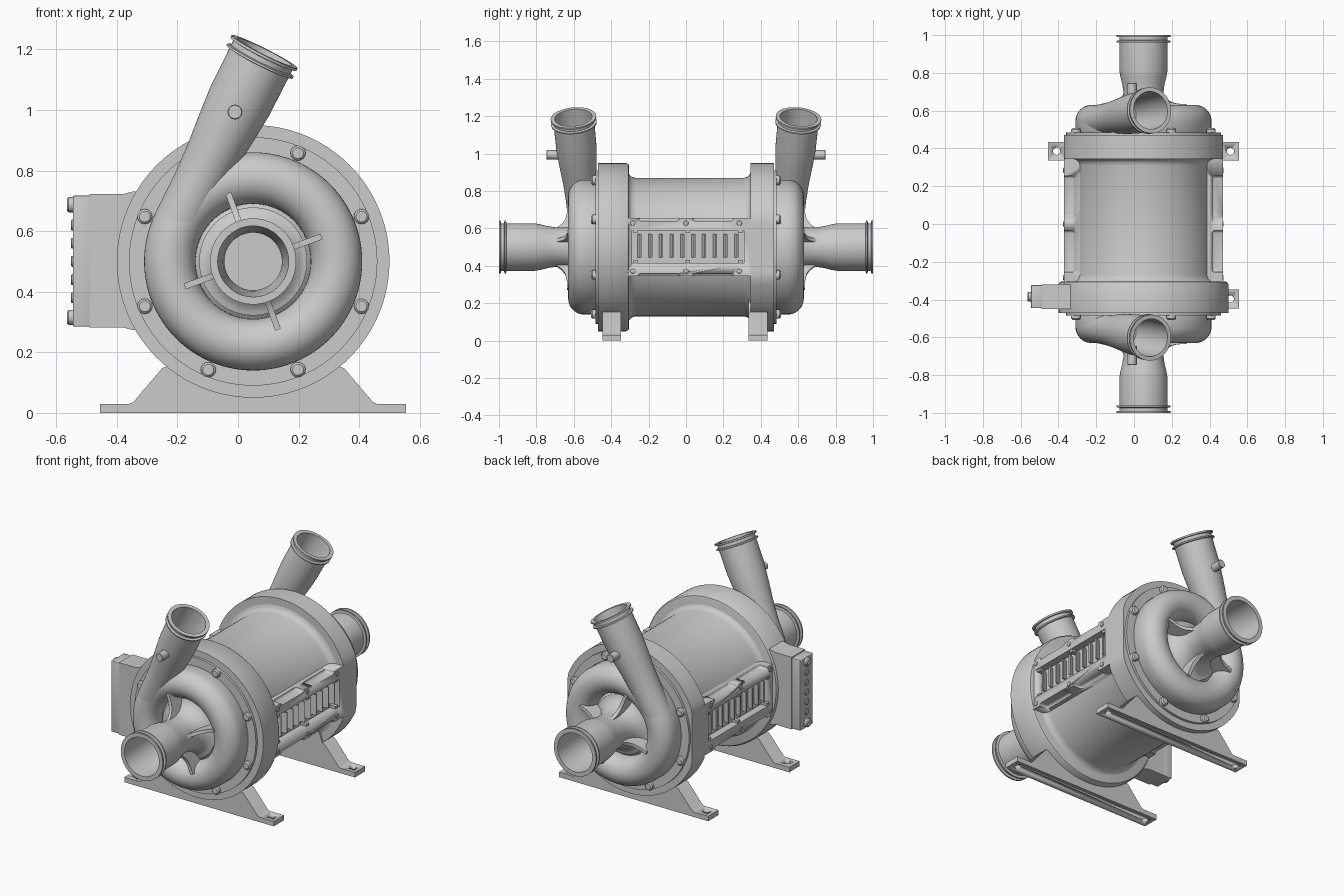
import bpy, bmesh, math
from mathutils import Vector, Matrix

if "Cube" in bpy.data.objects:
    bpy.data.objects.remove(bpy.data.objects["Cube"])

CX, CZ = 0.05, 0.5          # machine axis runs along y through here
AXIS = Vector((CX, 0, CZ))


def finish(name, bm, angle=35):
    bmesh.ops.remove_doubles(bm, verts=bm.verts, dist=1e-5)
    bmesh.ops.recalc_face_normals(bm, faces=bm.faces)
    me = bpy.data.meshes.new(name)
    bm.to_mesh(me)
    bm.free()
    ob = bpy.data.objects.new(name, me)
    bpy.context.collection.objects.link(ob)
    bpy.ops.object.select_all(action='DESELECT')
    ob.select_set(True)
    bpy.context.view_layer.objects.active = ob
    bpy.ops.object.shade_smooth_by_angle(angle=math.radians(angle))
    return ob


def lathe(name, profile, origin, direction, seg=64):
    """Revolve (radius, height) points about a direction."""
    bm = bmesh.new()
    vs = [bm.verts.new((r, 0, h)) for r, h in profile]
    es = [bm.edges.new(p) for p in zip(vs, vs[1:])]
    bmesh.ops.spin(bm, geom=vs + es, cent=(0, 0, 0), axis=(0, 0, 1),
                   angle=math.tau, steps=seg)
    q = Vector(direction).to_track_quat('Z', 'Y').to_matrix().to_4x4()
    bm.transform(Matrix.Translation(origin) @ q)
    return finish(name, bm)


def rod(name, r, h, origin, direction, seg=20, bevel=0.0):
    return lathe(name, [(0, 0), (r, 0), (r, h - bevel), (r - bevel, h), (0, h)],
                 origin, direction, seg)


def prism(name, pts, extrude):
    """Extrude a flat 3D outline along a vector."""
    bm = bmesh.new()
    f = bm.faces.new([bm.verts.new(p) for p in pts])
    g = bmesh.ops.extrude_face_region(bm, geom=[f], use_keep_orig=True)['geom']
    bmesh.ops.translate(bm, vec=extrude,
                        verts=[v for v in g if isinstance(v, bmesh.types.BMVert)])
    return finish(name, bm)


def box(name, lo, hi, bevel=0.0, turn=0.0):
    lo, hi = Vector(lo), Vector(hi)
    bm = bmesh.new()
    d = hi - lo
    bmesh.ops.create_cube(bm, size=1, matrix=Matrix.Translation((lo + hi) / 2)
                          @ Matrix.Rotation(turn, 4, 'Z')
                          @ Matrix.Diagonal((abs(d.x), abs(d.y), abs(d.z), 1)))
    if bevel:
        bmesh.ops.bevel(bm, geom=bm.edges[:], offset=bevel, segments=3,
                        profile=0.5, affect='EDGES')
    return finish(name, bm)


def cut(ob, cutters):
    for c in cutters:
        c.hide_render = True
        m = ob.modifiers.new("cut", 'BOOLEAN')
        m.operation, m.object, m.solver = 'DIFFERENCE', c, 'EXACT'
        bpy.context.view_layer.objects.active = ob
        bpy.ops.object.modifier_apply(modifier=m.name)
        bpy.data.objects.remove(c)


def arc(cr, ch, rr, rh, a0, a1, n):
    return [(cr + rr * math.cos(math.radians(a0 + (a1 - a0) * i / n)),
             ch + rh * math.sin(math.radians(a0 + (a1 - a0) * i / n))) for i in range(n + 1)]


# Motor drum with filleted ends
lathe("motor_drum", [(0, -.32), (.405, -.32), (.405, -.31), (.388, -.303), (.376, -.29),
                     (.37, -.27), (.37, .31), (.376, .33), (.388, .34), (.405, .345),
                     (.405, .36), (0, .36)], AXIS, (0, 1, 0), 96)

# Big end flanges; the rear one is trimmed flush with the side panels
lathe("front_flange", [(0, .305), (.435, .305), (.443, .308), (.45, .32), (.45, .47), (0, .47)],
      AXIS, (0, -1, 0), 96)
prism("rear_flange", [(CX + max(-.42, min(.42, .45 * math.cos(i * math.tau / 96))), .345,
                       CZ + .45 * math.sin(i * math.tau / 96)) for i in range(96)], (0, .125, 0))

# Pump ends: everything here repeats at front and rear
casing = ([(0, .462), (.41, .462), (.41, .485), (.358, .485), (.36, .49)]
          + arc(.275, .545, .085, .085, 0, 180, 20)
          + [(.19, .53), (.178, .54)]
          + arc(.19, .66, .085, .115, 262, 180, 10)
          + [(.106, .70), (.112, .74), (.122, .78), (.127, .81), (.127, .96), (.142, .962),
             (.142, .97), (.127, .973), (.127, .989), (.142, .991), (.142, 1.0), (.117, 1.0),
             (.115, .81), (.1, .74), (.095, .69), (.095, .6), (0, .6)])
for s, side in ((-1, "front"), (1, "rear")):
    lathe(side + "_volute_and_inlet", casing, AXIS, (0, s, 0), 96)

    # Stiffening fins round the inlet
    fin = [(.1, .71), (.112, .685), (.13, .662), (.155, .645), (.19, .637),
           (.24, .635), (.24, .54), (.1, .54)]
    for k in range(4):
        a = math.radians(20 + 90 * k)
        rad, tan = Vector((math.cos(a), 0, math.sin(a))), Vector((-math.sin(a), 0, math.cos(a)))
        prism(f"{side}_inlet_fin_{k}",
              [AXIS + rad * r + Vector((0, s * h, 0)) - tan * .01 for r, h in fin], tan * .02)

    # Slanted outlet pipe leaving the volute on a tangent
    start, end = Vector((-.2, s * .545, .62)), Vector((.088, s * .602, 1.192))
    d, L = (end - start).normalized(), (end - start).length
    lathe(side + "_outlet_pipe",
          [(0, 0), (.083, 0), (.084, .15), (.09, .26), (.1, .36), (.108, .46), (.109, L - .04),
           (.122, L - .038), (.122, L - .031), (.109, L - .028), (.109, L - .011),
           (.122, L - .009), (.122, L), (.1, L), (.099, L - .17), (.08, L - .33), (0, L - .33)],
          start, d)
    rod(side + "_outlet_port", .025, .1, (-.01, s * .647, .993), (0, s, 0), 12, .003)

    # Clamp bolts
    for k in range(8):
        a = math.radians(22.5 + 45 * k)
        rod(f"{side}_bolt_{k}", .025, .025,
            AXIS + Vector((.387 * math.cos(a), s * .482, .387 * math.sin(a))), (0, s, 0), 16, .007)

    # Mounting foot with screw holes
    y0 = -.447 if s < 0 else .335
    half = [(.505, 0), (.505, .03), (.408, .03), (.395, .036), (.3, .148), (.285, .153), (.25, .25)]
    foot = prism(side + "_foot", [(CX + x, y0, z) for x, z in half]
                 + [(CX - x, y0, z) for x, z in reversed(half)], (0, .1, 0))
    cut(foot, [rod("hole", .019, .2, (CX + t * .46, y0 + .05, -.1), (0, 0, 1)) for t in (-1, 1)])

# Side panels with vent windows, edge pockets and vanes
for s, side in ((-1, "left"), (1, "right")):
    def X(o):
        return CX + s * o
    panel = box(side + "_vent_panel", (X(.25), -.315, .345), (X(.42), .36, .655))
    cutters = [box("window", (X(.375), -.29, .415), (X(.5), .31, .59))]
    for z0, z1 in ((.64, .72), (.28, .36)):
        for y0, y1 in ((-.255, -.035), (.035, .255)):
            cutters.append(box("pocket", (X(.362), y0, z0), (X(.5), y1, z1), .014))
    cut(panel, cutters)
    for k in range(10):
        y = -.25 + .0575 * k
        box(f"{side}_vane_{k}", (X(.36), y - .004, .445), (X(.412), y + .004, .57), 0, s * .35)
    for y in (-.27, .01, .29):
        for z in (.418, .587):
            box(f"{side}_window_tab", (X(.37), y - .012, z - .012), (X(.415), y + .012, z + .012))
    for y in (-.285, 0, .285):
        for z in (.372, .628):
            rod(f"{side}_panel_screw", .014, .006, (X(.419), y, z), (s, 0, 0), 14, .002)

# Terminal box on the left of the front flange
edge = [(-.49, .22), (-.38, .22), (-.35, .228), (-.25, .235)]
prism("terminal_box", [(x, -.45, .502 + h) for x, h in edge]
      + [(x, -.45, .502 - h) for x, h in reversed(edge)], (0, .13, 0))
box("terminal_cover", (-.545, -.446, .285), (-.488, -.324, .717), .004)
for z in (.315, .687):
    rod("cover_bolt", .025, .022, (-.543, -.385, z), (-1, 0, 0), 16, .006)
for k in range(5):
    rod(f"cable_socket_{k}", .018, .008, (-.543, -.385, .38 + .06 * k), (-1, 0, 0), 16, .003)
